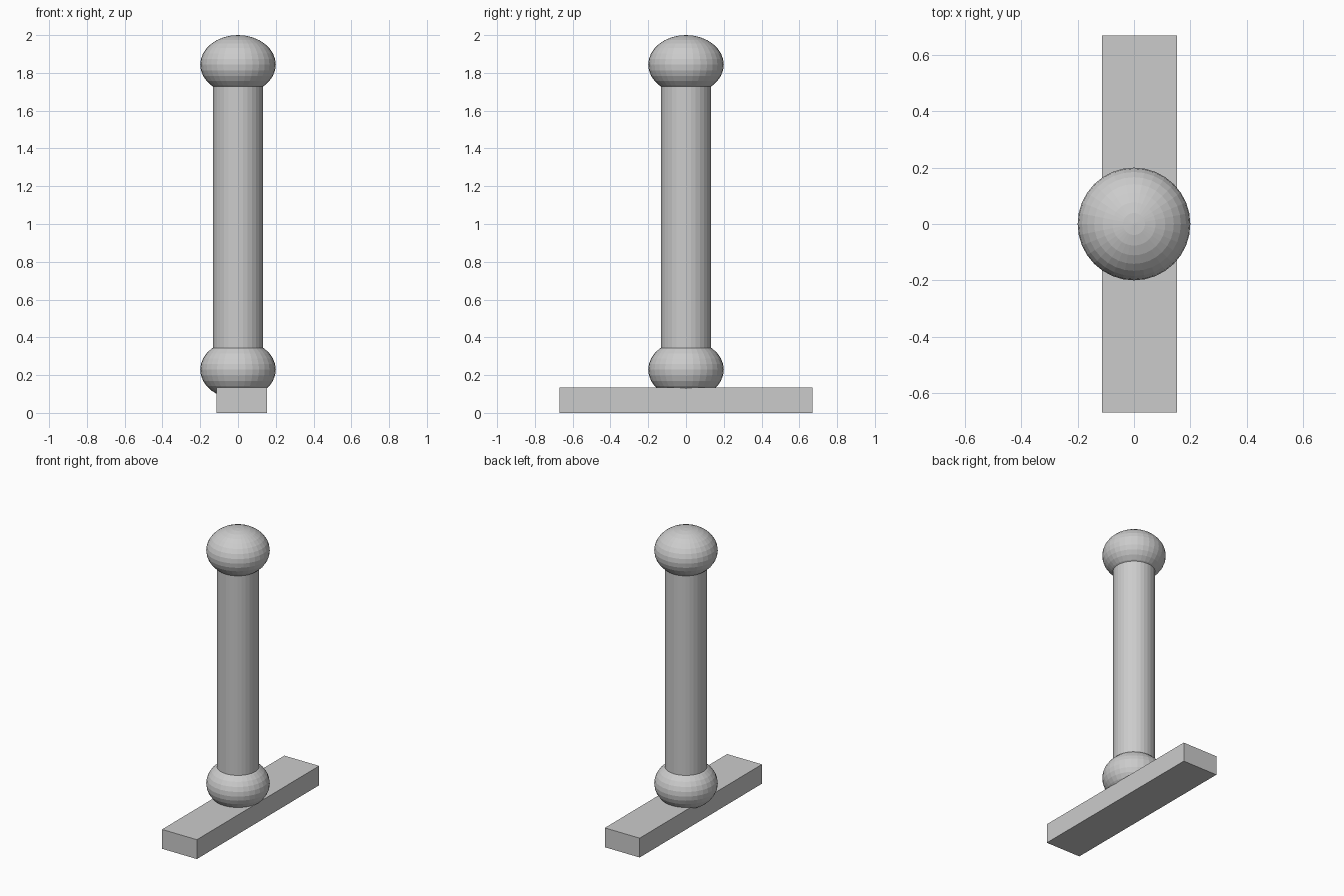
import bpy

if "Cube" in bpy.data.objects:
    bpy.data.objects.remove(bpy.data.objects["Cube"])

BALL_RADIUS = 0.2
BALL_HALF_HEIGHT = 0.156
LOW_Z, HIGH_Z = 0.229, 1.844


def add_ball(name, z):
    bpy.ops.mesh.primitive_uv_sphere_add(segments=32, ring_count=16, radius=1, location=(0, 0, z))
    ball = bpy.context.object
    ball.name = name
    ball.scale = (BALL_RADIUS, BALL_RADIUS, BALL_HALF_HEIGHT)
    bpy.ops.object.transform_apply(location=False, rotation=False, scale=True)


# Flat bar the post stands on, slightly off centre in x
bpy.ops.mesh.primitive_cube_add(size=1, location=(0.02, 0, 0.067))
base = bpy.context.object
base.name = "base_bar"
base.scale = (0.267, 1.34, 0.134)
bpy.ops.object.transform_apply(location=False, rotation=False, scale=True)

# Upright post running between the ball centres
bpy.ops.mesh.primitive_cylinder_add(vertices=32, radius=0.133, depth=HIGH_Z - LOW_Z,
                                    location=(0, 0, (LOW_Z + HIGH_Z) / 2))
bpy.context.object.name = "post"

# Flattened balls at both ends
add_ball("lower_ball", LOW_Z)
add_ball("top_ball", HIGH_Z)
